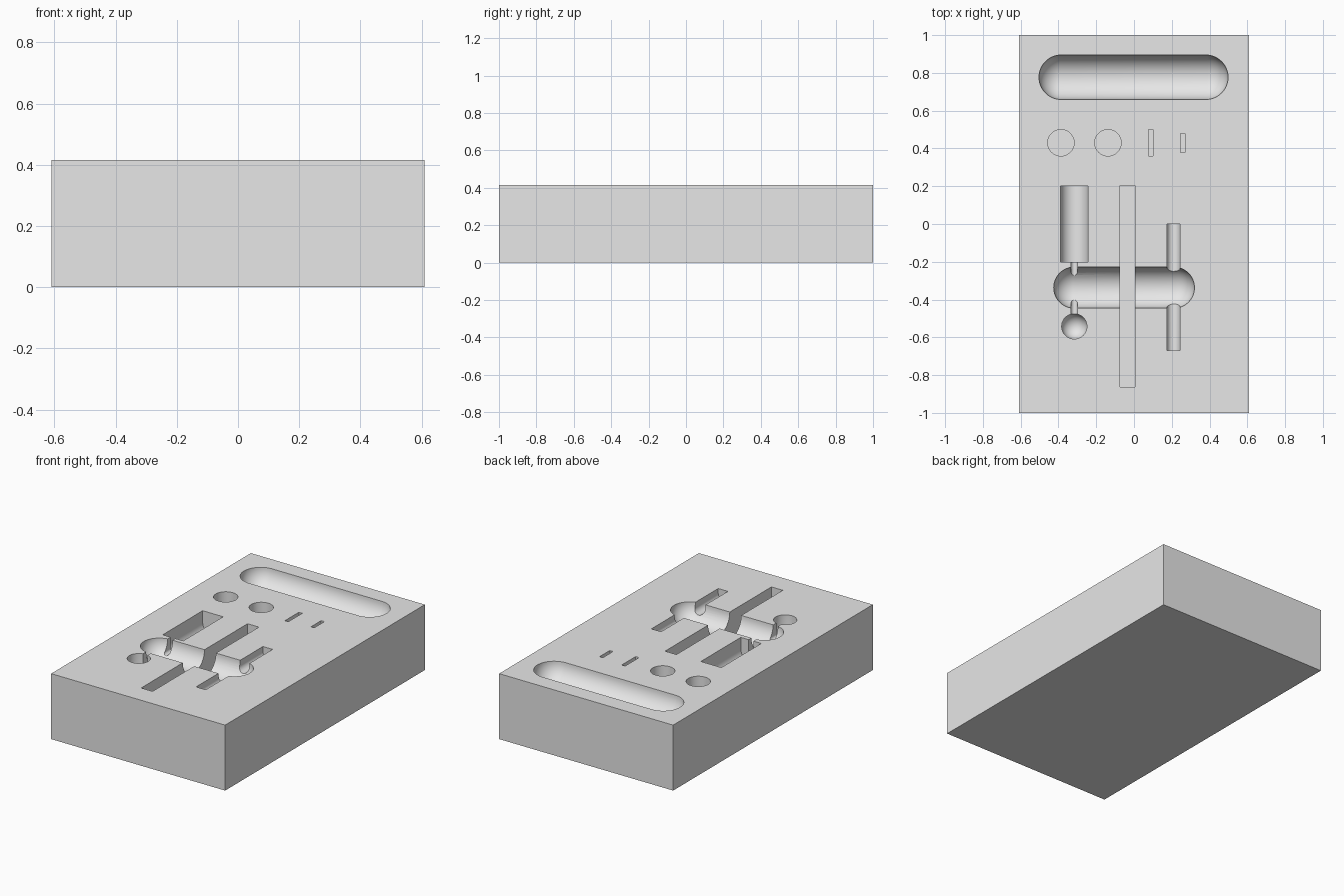
import bpy, bmesh, math
from mathutils import Matrix

W, L, H = 1.22, 2.0, 0.415

cube = bpy.data.objects.get("Cube")
if cube:
    bpy.data.objects.remove(cube, do_unlink=True)

grey = bpy.data.materials.new("plain grey")
grey.use_nodes = True
grey.diffuse_color = (0.8, 0.8, 0.8, 1)
grey.node_tree.nodes["Principled BSDF"].inputs["Base Color"].default_value = (0.8, 0.8, 0.8, 1)


def make(name, bm):
    bmesh.ops.recalc_face_normals(bm, faces=bm.faces)
    mesh = bpy.data.meshes.new(name)
    bm.to_mesh(mesh)
    bm.free()
    obj = bpy.data.objects.new(name, mesh)
    bpy.context.collection.objects.link(obj)
    return obj


def box(name, x0, x1, y0, y1, z0, z1):
    bm = bmesh.new()
    bmesh.ops.create_cube(bm, size=1)
    for v in bm.verts:
        v.co.x = x0 if v.co.x < 0 else x1
        v.co.y = y0 if v.co.y < 0 else y1
        v.co.z = z0 if v.co.z < 0 else z1
    return make(name, bm)


def capsule(name, start, end, radius):
    """Round-ended bar between two sphere centres."""
    bm = bmesh.new()
    # an odd ring count keeps the equator free, so the halves can be pulled apart
    bmesh.ops.create_uvsphere(bm, u_segments=48, v_segments=25, radius=radius)
    if start[2] == end[2]:
        bmesh.ops.rotate(bm, verts=bm.verts, matrix=Matrix.Rotation(math.pi / 2, 3, 'Y'))
    axis = 0 if start[2] == end[2] else 2
    for v in bm.verts:
        offset = start if v.co[axis] < 0 else end
        v.co = [a + b for a, b in zip(v.co, offset)]
    return make(name, bm)


def well(name, x, y, radius, depth):
    bm = bmesh.new()
    bmesh.ops.create_cone(bm, cap_ends=True, segments=48, radius1=radius, radius2=radius,
                          depth=2 * depth, matrix=Matrix.Translation((x, y, H)))
    return make(name, bm)


def trough(name, x, y0, y1, radius, axis_depth):
    """Channel along y with a round bottom and upright walls."""
    n = 24
    z = H - axis_depth
    profile = [(x - radius, H + 0.1)]
    profile += [(x - radius * math.cos(math.pi * i / n), z - radius * math.sin(math.pi * i / n))
                for i in range(n + 1)]
    profile.append((x + radius, H + 0.1))
    bm = bmesh.new()
    face = bm.faces.new([bm.verts.new((px, y0, pz)) for px, pz in profile])
    ext = bmesh.ops.extrude_face_region(bm, geom=[face])
    moved = [g for g in ext["geom"] if isinstance(g, bmesh.types.BMVert)]
    bmesh.ops.translate(bm, verts=moved, vec=(0, y1 - y0, 0))
    return make(name, bm)


# Solid block
block = box("tray_block", -W / 2, W / 2, -L / 2, L / 2, 0, H)
block.data.materials.append(grey)

TOP = H + 0.1
cutters = [
    # Long round-ended hollows
    capsule("rear_hollow", (-0.385, 0.777, H), (0.38, 0.777, H), 0.118),
    capsule("front_hollow", (-0.316, -0.337, H), (0.211, -0.337, H), 0.109),
    # Row of round wells and thin slots
    well("left_well", -0.387, 0.43, 0.07, 0.14),
    well("right_well", -0.138, 0.43, 0.07, 0.14),
    box("long_thin_slot", 0.077, 0.101, 0.36, 0.5, H - 0.1, TOP),
    box("short_thin_slot", 0.247, 0.27, 0.378, 0.48, H - 0.1, TOP),
    # Handle recess, thin stem and ball recess on one line
    trough("handle_recess", -0.316, -0.2, 0.2, 0.072, 0.072),
    trough("stem_recess", -0.316, -0.52, -0.19, 0.017, 0.07),
    capsule("ball_recess", (-0.316, -0.542, H - 0.07), (-0.316, -0.542, TOP), 0.067),
    # Side rod recess and deep centre slot
    trough("rod_recess", 0.209, -0.67, 0.0, 0.034, 0.032),
    box("centre_slot", -0.075, 0.005, -0.863, 0.203, H - 0.25, TOP),
]

bpy.ops.object.select_all(action='DESELECT')
bpy.context.view_layer.objects.active = block
block.select_set(True)
for cutter in cutters:
    mod = block.modifiers.new(cutter.name, 'BOOLEAN')
    mod.operation = 'DIFFERENCE'
    mod.solver = 'EXACT'
    mod.object = cutter
    bpy.ops.object.modifier_apply(modifier=mod.name)
    bpy.data.objects.remove(cutter, do_unlink=True)

block.select_set(True)
bpy.ops.object.shade_smooth_by_angle(angle=math.radians(30))
